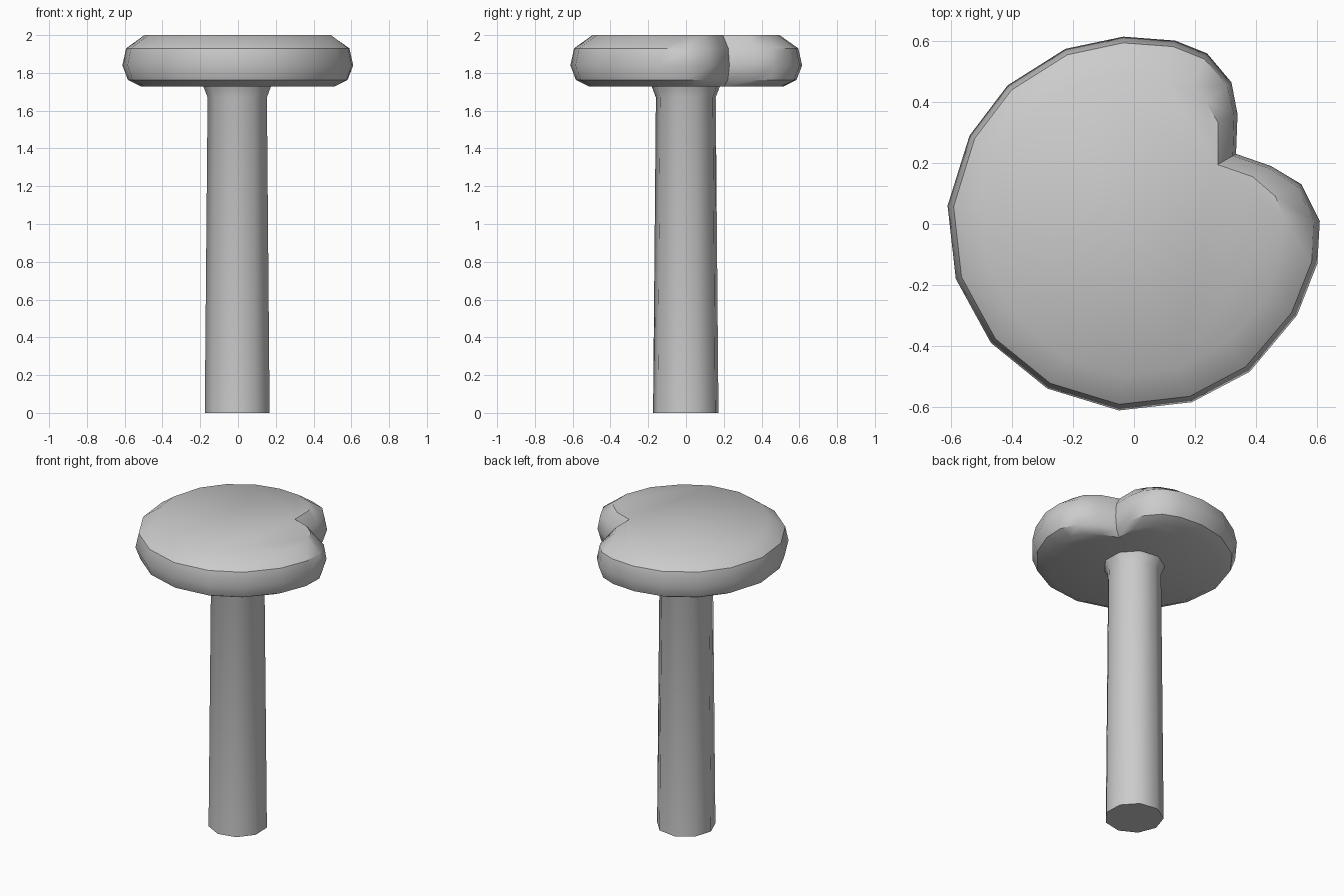
import bpy, bmesh
from math import sin, cos, radians

if "Cube" in bpy.data.objects:
    bpy.data.objects.remove(bpy.data.objects["Cube"])


def loft(name, rings, angle):
    """Skin a stack of matching rings, close both ends, smooth by angle."""
    bm = bmesh.new()
    loops = [[bm.verts.new(p) for p in ring] for ring in rings]
    n = len(loops[0])
    for a, b in zip(loops, loops[1:]):
        for i in range(n):
            j = (i + 1) % n
            bm.faces.new((a[i], a[j], b[j], b[i]))
    bm.faces.new(loops[0][::-1])
    bm.faces.new(loops[-1])
    bmesh.ops.recalc_face_normals(bm, faces=bm.faces)
    me = bpy.data.meshes.new(name)
    bm.to_mesh(me)
    bm.free()
    ob = bpy.data.objects.new(name, me)
    bpy.context.collection.objects.link(ob)
    bpy.ops.object.select_all(action='DESELECT')
    ob.select_set(True)
    bpy.context.view_layer.objects.active = ob
    bpy.ops.object.shade_smooth_by_angle(angle=radians(angle))
    return ob


# Notched round outline: widest rim and flat top edge, counter-clockwise from the end of the notch
rim = [(.335, .23), (.34, .36), (.32, .465), (.24, .56), (.135, .602), (-.035, .615),
       (-.225, .575), (-.415, .455), (-.54, .29), (-.612, .06), (-.585, -.18),
       (-.47, -.39), (-.285, -.54), (-.05, -.612), (.19, -.585), (.38, -.485),
       (.535, -.30), (.602, -.13), (.61, .01), (.55, .13), (.45, .19)]
top = [(.275, .195), (.275, .335), (.235, .40), (.185, .452), (.095, .487), (-.04, .495),
       (-.19, .46), (-.34, .365), (-.44, .235), (-.495, .045), (-.475, -.145),
       (-.38, -.315), (-.225, -.44), (-.04, -.495), (.15, -.472), (.30, -.39),
       (.43, -.25), (.493, -.09), (.49, .02), (.465, .09), (.39, .155)]

# Rounded pad: blend between the two outlines at each height
section = [(.15, 1.727), (.75, 1.762), (1, 1.84), (.83, 1.93), (0, 2.0)]
loft("pad_top", [[(a + (c - a) * t, b + (d - b) * t, z)
                  for (a, b), (c, d) in zip(top, rim)] for t, z in section], 40)

# Tapered nine-sided stem with a small flare under the pad
stem = [(.176, 0), (.161, 1.67), (.184, 1.73)]
loft("stem", [[(r * cos(radians(182 + 40 * i)), r * sin(radians(182 + 40 * i)), z)
               for i in range(9)] for r, z in stem], 50)
